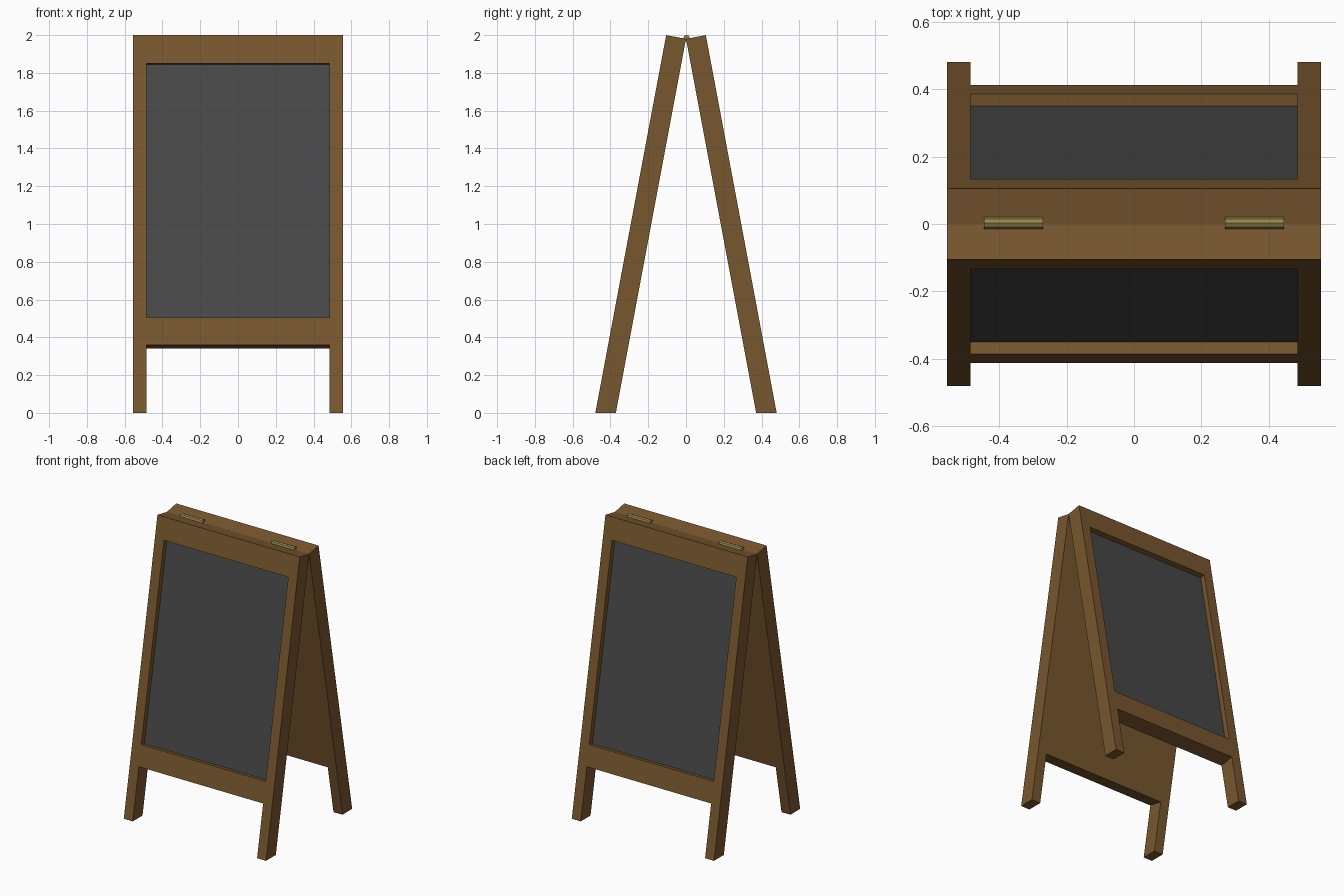
import bpy, bmesh, math
from mathutils import Vector

if "Cube" in bpy.data.objects:
    bpy.data.objects.remove(bpy.data.objects["Cube"])

SLOPE = 0.1875                      # run per unit of height
ANGLE = math.atan(SLOPE)
INWARD = Vector((0, math.cos(ANGLE), -math.sin(ANGLE)))
THICK, RECESS = 0.1068, 0.0365


def material(name, color):
    m = bpy.data.materials.new(name)
    m.diffuse_color = (*color, 1)
    m.use_nodes = True
    m.node_tree.nodes["Principled BSDF"].inputs["Base Color"].default_value = m.diffuse_color
    return m


wood = material("wood", (0.19, 0.095, 0.028))
slate = material("slate", (0.065, 0.065, 0.065))
brass = material("brass", (0.30, 0.24, 0.07))


def add_object(name, bm, mats):
    bmesh.ops.recalc_face_normals(bm, faces=bm.faces[:])
    me = bpy.data.meshes.new(name)
    bm.to_mesh(me)
    bm.free()
    for m in mats:
        me.materials.append(m)
    ob = bpy.data.objects.new(name, me)
    bpy.context.collection.objects.link(ob)
    return ob


def board_panel(name, turn):
    """Leaning frame with two legs, solid back and a recessed writing surface."""
    bm = bmesh.new()
    xs = [-0.555, -0.485, 0.485, 0.555]
    zs = [0, 0.36, 0.505, 1.85, 2.0]
    grid = [[bm.verts.new((x, -0.48 + SLOPE * z, z)) for x in xs] for z in zs]
    slate_face = None
    for j in range(4):
        for i in range(3):
            if (i, j) == (1, 0):    # gap between the legs
                continue
            f = bm.faces.new((grid[j][i], grid[j][i + 1],
                              grid[j + 1][i + 1], grid[j + 1][i]))
            if (i, j) == (1, 2):
                slate_face = f
    # thickness of the frame, keeping the front faces
    ext = bmesh.ops.extrude_face_region(bm, geom=bm.faces[:], use_keep_orig=True)
    for v in ext["geom"]:
        if isinstance(v, bmesh.types.BMVert):
            v.co += INWARD * THICK
    # feet cut level with the floor
    for v in bm.verts:
        if v.co.z < 0.1:
            v.co.y -= v.co.z * SLOPE
            v.co.z = 0
    # sunken slate
    sunk = bmesh.ops.extrude_discrete_faces(bm, faces=[slate_face])["faces"][0]
    sunk.material_index = 1
    for v in sunk.verts:
        v.co += INWARD * RECESS
    bmesh.ops.dissolve_limit(bm, angle_limit=0.01, verts=bm.verts[:],
                             edges=bm.edges[:], delimit={'MATERIAL'})
    ob = add_object(name, bm, [wood, slate])
    ob.rotation_euler.z = turn
    return ob


board_panel("front_panel", 0)
board_panel("back_panel", math.pi)

# hinge barrels along the ridge
for side, x in (("left", -0.357), ("right", 0.357)):
    bm = bmesh.new()
    bmesh.ops.create_cone(bm, cap_ends=True, segments=8, radius1=0.0175,
                          radius2=0.0175, depth=0.175)
    ob = add_object(side + "_hinge", bm, [brass])
    ob.location = (x, 0.003, 1.984)
    ob.rotation_euler = (math.radians(22.5), math.pi / 2, 0)
    ob.rotation_euler = (0, math.pi / 2, 0)
